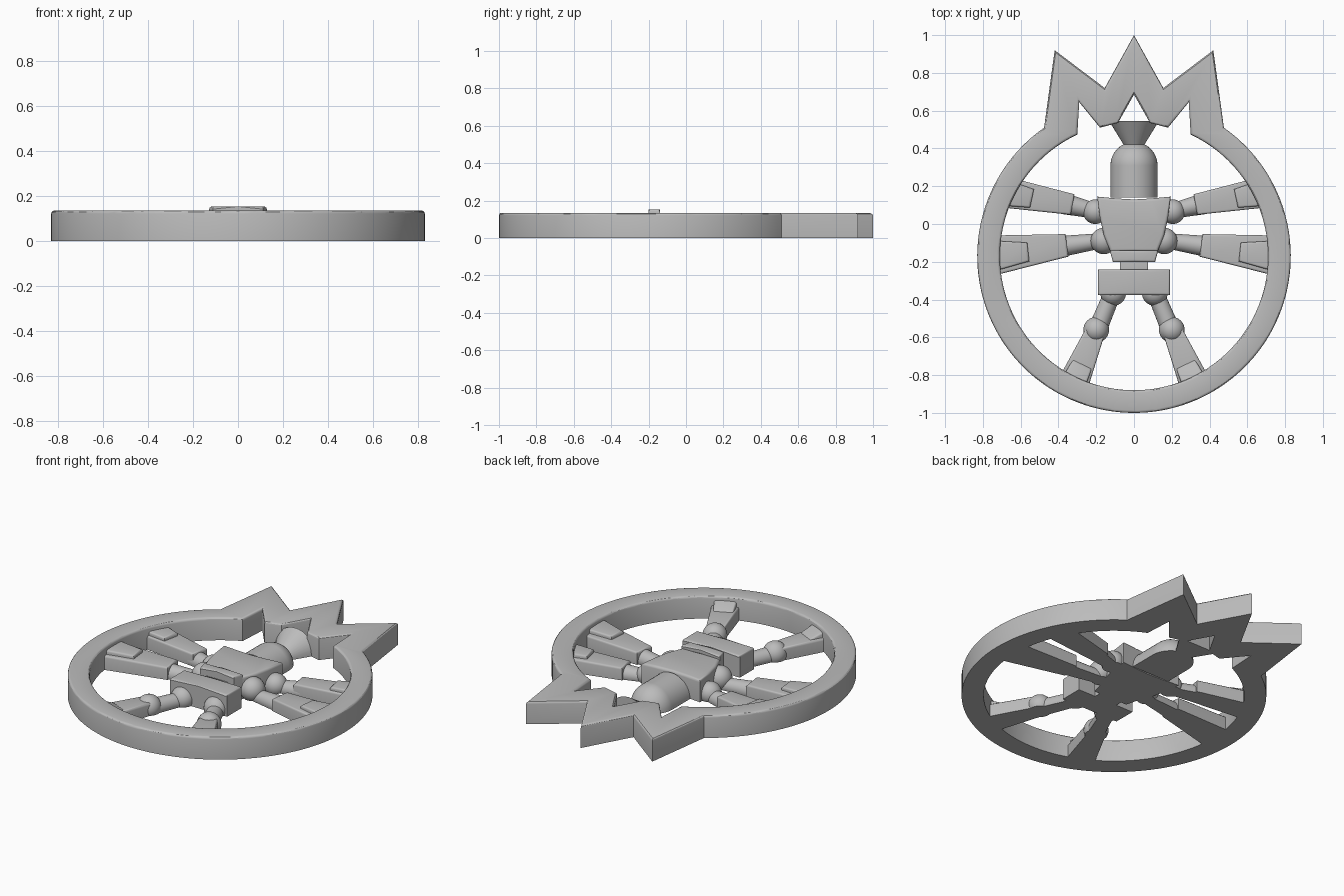
import bpy, bmesh, math
from mathutils import Vector

cube = bpy.data.objects.get("Cube")
if cube:
    bpy.data.objects.remove(cube, do_unlink=True)

grey = bpy.data.materials.new("plain grey")
grey.use_nodes = True
grey.diffuse_color = (0.5, 0.5, 0.5, 1)
grey.node_tree.nodes["Principled BSDF"].inputs["Base Color"].default_value = (0.5, 0.5, 0.5, 1)


def finish(name, bm, angle=35):
    bmesh.ops.recalc_face_normals(bm, faces=bm.faces)
    for f in bm.faces:
        f.smooth = True
    me = bpy.data.meshes.new(name)
    bm.to_mesh(me)
    bm.free()
    me.set_sharp_from_angle(angle=math.radians(angle))
    me.materials.append(grey)
    ob = bpy.data.objects.new(name, me)
    bpy.context.collection.objects.link(ob)
    return ob


def cut_at_ground(bm):
    geom = bm.verts[:] + bm.edges[:] + bm.faces[:]
    bmesh.ops.bisect_plane(bm, geom=geom, plane_co=(0, 0, 0), plane_no=(0, 0, 1), clear_inner=True)
    bmesh.ops.holes_fill(bm, edges=[e for e in bm.edges if e.is_boundary])


def slab(name, outline, height, bevel=0.012, z=0.0, sides=False):
    """Extruded outline with rounded top edges."""
    bm = bmesh.new()
    base = bm.faces.new([bm.verts.new((x, y, z)) for x, y in outline])
    top = bmesh.ops.extrude_face_region(bm, geom=[base], use_keep_orig=True)["geom"]
    for v in top:
        if isinstance(v, bmesh.types.BMVert):
            v.co.z = height
    if bevel:
        def chosen(e):
            a, b = (v.co.z > z + 1e-4 for v in e.verts)
            return (a and b) or (sides and a != b)
        bmesh.ops.bevel(bm, geom=[e for e in bm.edges if chosen(e)], offset=bevel,
                        segments=3, profile=0.5, affect='EDGES')
    return finish(name, bm)


def mirrored(half):
    return half + [(-x, y) for x, y in reversed(half) if x > 0]


def beam(name, a, b, wa, wb, height, end_height=None, bevel=0.012, z=0.0):
    """Tapered box lying along the line from a to b."""
    a, b = Vector(a), Vector(b)
    d = (b - a).normalized()
    n = Vector((-d.y, d.x))
    ob = slab(name, [a - n * wa, b - n * wb, b + n * wb, a + n * wa], height, bevel, z)
    if end_height:
        for v in ob.data.vertices:
            if v.co.z > height / 2:
                t = (v.co.xy - a).dot(d) / (b - a).length
                v.co.z += (end_height - height) * max(0, min(1, t))
    return ob


def ball(name, x, y, r, z=0.0):
    bm = bmesh.new()
    bmesh.ops.create_uvsphere(bm, u_segments=32, v_segments=20, radius=r)
    bmesh.ops.translate(bm, verts=bm.verts, vec=(x, y, z))
    cut_at_ground(bm)
    return finish(name, bm)


def rod(name, a, b, ra, rb, z=0.0):
    a, b = Vector((*a, z)), Vector((*b, z))
    bm = bmesh.new()
    bmesh.ops.create_cone(bm, cap_ends=True, segments=40, radius1=ra, radius2=rb, depth=(b - a).length)
    bm.transform((b - a).to_track_quat('Z', 'Y').to_matrix().to_4x4())
    bmesh.ops.translate(bm, verts=bm.verts, vec=(a + b) / 2)
    cut_at_ground(bm)
    return finish(name, bm)


# Round frame joined to the pointed crown, built as one strip
CY, R_OUT, R_IN, H = -0.17, 0.83, 0.71, 0.135
STEPS = 56
outer, inner = [], []
for i in range(STEPS + 1):
    t = i / STEPS
    for loop, r, last in ((outer, R_OUT, math.radians(55)), (inner, R_IN, math.radians(65))):
        a = -math.pi / 2 + t * (last + math.pi / 2)
        loop.append((r * math.cos(a) if i else 0.0, CY + r * math.sin(a)))
outer += [(0.42, 0.92), (0.155, 0.72), (0.08, 0.855), (0, 1.0)]
inner += [(0.29, 0.645), (0.18, 0.51), (0.085, 0.535), (0, 0.685)]


def closed(half):
    return half + [(-x, y) for x, y in reversed(half[1:-1])]


bm = bmesh.new()
loops = [[bm.verts.new((x, y, 0)) for x, y in closed(h)] for h in (outer, inner)]
count = len(loops[0])
for i in range(count):
    j = (i + 1) % count
    bm.faces.new((loops[0][i], loops[0][j], loops[1][j], loops[1][i]))
geom = bmesh.ops.extrude_face_region(bm, geom=bm.faces[:], use_keep_orig=True)["geom"]
bmesh.ops.translate(bm, verts=[g for g in geom if isinstance(g, bmesh.types.BMVert)], vec=(0, 0, H))
bmesh.ops.recalc_face_normals(bm, faces=bm.faces)
rim = [e for e in bm.edges if all(v.co.z > H / 2 for v in e.verts)
       and any(abs(f.normal.z) < 0.5 for f in e.link_faces)]
bmesh.ops.bevel(bm, geom=rim, offset=0.014, segments=3, profile=0.5, affect='EDGES')
finish("crowned_ring", bm, 30)

# Head: domed cylinder with a flared cap
rod("head", (0, 0.14), (0, 0.31), 0.125, 0.125)
ball("head_dome", 0, 0.31, 0.125)
rod("head_flare", (0, 0.42), (0, 0.545), 0.055, 0.132)

# Body
slab("torso", mirrored([(0, 0.13), (0.09, 0.135), (0.195, 0.145), (0.18, 0.03), (0.16, -0.06),
                        (0.125, -0.145), (0, -0.145)]), 0.133, 0.015)
slab("belt", mirrored([(0, -0.14), (0.128, -0.14), (0.112, -0.2), (0, -0.2)]), 0.153, 0.012)
slab("waist", mirrored([(0, -0.19), (0.075, -0.19), (0.075, -0.26), (0, -0.26)]), 0.11, 0.008)
slab("hips", mirrored([(0, -0.24), (0.19, -0.24), (0.19, -0.375), (0, -0.375)]), 0.132, 0.012)

# Two pairs of arms and one pair of legs
for side, s in (("left", 1), ("right", -1)):
    def p(x, y):
        return (s * x, y)

    ball(f"{side}_upper_shoulder", s * 0.205, 0.065, 0.065, 0.03)
    rod(f"{side}_upper_arm", p(0.2, 0.068), p(0.36, 0.105), 0.04, 0.055, 0.015)
    beam(f"{side}_upper_forearm", p(0.325, 0.103), p(0.72, 0.175), 0.055, 0.085, 0.075, 0.085)
    beam(f"{side}_upper_hand", p(0.54, 0.135), p(0.73, 0.175), 0.05, 0.075, 0.1, 0.11)

    ball(f"{side}_lower_shoulder", s * 0.16, -0.09, 0.07, 0.05)
    rod(f"{side}_lower_arm", p(0.17, -0.088), p(0.38, -0.118), 0.04, 0.055, 0.015)
    beam(f"{side}_lower_forearm", p(0.355, -0.113), p(0.74, -0.165), 0.06, 0.105, 0.075, 0.085)
    beam(f"{side}_lower_hand", p(0.56, -0.148), p(0.74, -0.168), 0.05, 0.08, 0.1, 0.11)

    ball(f"{side}_hip", s * 0.11, -0.365, 0.068, 0.03)
    rod(f"{side}_thigh", p(0.115, -0.37), p(0.19, -0.55), 0.045, 0.05, 0.02)
    ball(f"{side}_knee", s * 0.2, -0.56, 0.068, 0.03)
    beam(f"{side}_shin", p(0.205, -0.57), p(0.315, -0.83), 0.052, 0.08, 0.075, 0.08)
    beam(f"{side}_foot", p(0.272, -0.74), p(0.315, -0.83), 0.055, 0.065, 0.08, 0.12)
